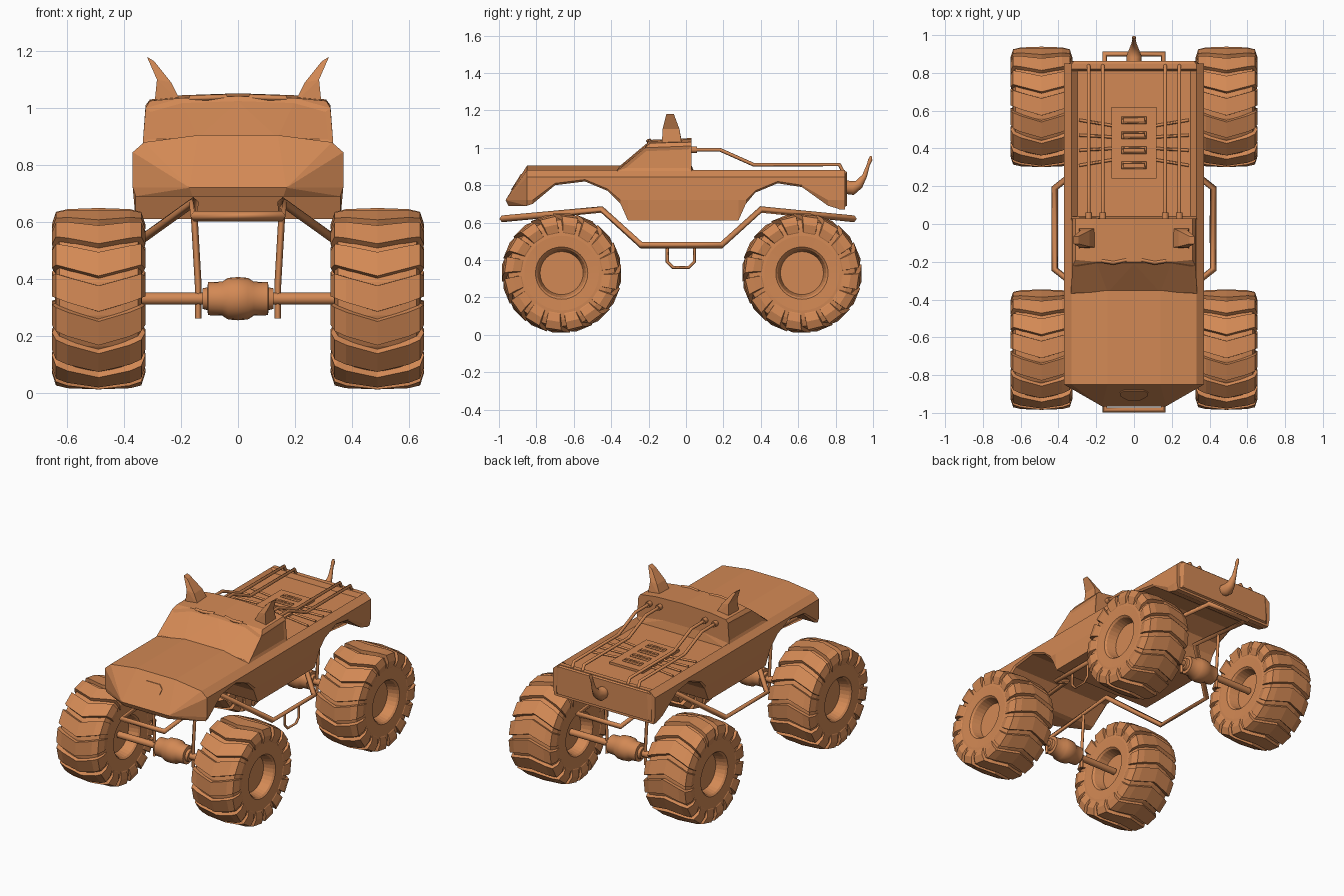
import bpy, bmesh, math
from mathutils import Vector

cube = bpy.data.objects.get("Cube")
if cube:
    bpy.data.objects.remove(cube)

paint = bpy.data.materials.new("burnt orange")
COLOR = (0.65, 0.25, 0.09, 1)
paint.diffuse_color = COLOR
paint.use_nodes = True
paint.node_tree.nodes["Principled BSDF"].inputs["Base Color"].default_value = COLOR


def add_object(name, data):
    ob = bpy.data.objects.new(name, data)
    bpy.context.scene.collection.objects.link(ob)
    if not data.materials:
        data.materials.append(paint)
    return ob


def finish(name, bm, smooth=False):
    bmesh.ops.recalc_face_normals(bm, faces=bm.faces[:])
    mesh = bpy.data.meshes.new(name)
    bm.to_mesh(mesh)
    bm.free()
    ob = add_object(name, mesh)
    if smooth:
        bpy.ops.object.select_all(action='DESELECT')
        ob.select_set(True)
        bpy.context.view_layer.objects.active = ob
        bpy.ops.object.shade_smooth_by_angle(angle=math.radians(35))
    return ob


def both(points):
    return [(s * x, y, z) for x, y, z in points for s in (-1, 1)]


def hull_mesh(points):
    bm = bmesh.new()
    for p in points:
        bm.verts.new(p)
    res = bmesh.ops.convex_hull(bm, input=bm.verts[:])
    junk = [v for v in res["geom_interior"] + res["geom_unused"]
            if isinstance(v, bmesh.types.BMVert)]
    bmesh.ops.delete(bm, geom=list(set(junk)), context='VERTS')
    bmesh.ops.dissolve_limit(bm, angle_limit=0.03, verts=bm.verts[:], edges=bm.edges[:])
    return bm


def box(name, lo, hi):
    return finish(name, hull_mesh([(x, y, z) for x in (lo[0], hi[0])
                                   for y in (lo[1], hi[1]) for z in (lo[2], hi[2])]))


def pipe(name, points, radius, closed=False, sides=0, taper=None):
    curve = bpy.data.curves.new(name, 'CURVE')
    curve.dimensions = '3D'
    curve.bevel_depth = radius
    curve.bevel_resolution = sides
    curve.use_fill_caps = True
    spline = curve.splines.new('POLY')
    spline.points.add(len(points) - 1)
    for i, p in enumerate(points):
        spline.points[i].co = (*p, 1)
        spline.points[i].radius = taper[i] if taper else 1
    spline.use_cyclic_u = closed
    temp = add_object(name + " path", curve)
    graph = bpy.context.evaluated_depsgraph_get()
    mesh = bpy.data.meshes.new_from_object(temp.evaluated_get(graph))
    bpy.data.objects.remove(temp)
    return add_object(name, mesh)


def lathe(bm, center, profile, steps):
    """Spin (x offset, radius) pairs round the x axis."""
    rings = []
    for off, r in profile:
        rings.append([bm.verts.new(center + Vector((off, r * math.cos(a), r * math.sin(a))))
                      for a in (math.tau * k / steps for k in range(steps))])
    for a, b in zip(rings, rings[1:]):
        for k in range(steps):
            n = (k + 1) % steps
            bm.faces.new((a[k], a[n], b[n], b[k]))
    bm.faces.new(rings[0])
    bm.faces.new(rings[-1])


def mirrored(half):
    return half + [(-off, r) for off, r in reversed(half) if off]


# Wheels: rim and tyre, then chevron lugs
TYRE = mirrored([(0.08, 0.03), (0.08, 0.115), (0.14, 0.13), (0.15, 0.14), (0.153, 0.2),
                 (0.15, 0.25), (0.138, 0.285), (0.08, 0.297), (0, 0.302)])
LUG = [(0.155, 0.22, 0.18), (0.164, 0.262, 0.17), (0.15, 0.305, 0.15), (0.11, 0.315, 0.1), (0, 0.322, 0)]
LUG = LUG + [(-o, r, l) for o, r, l in reversed(LUG[:-1])]
LUGS = 16


def wheel(name, x, y):
    center = Vector((x, y, 0.33))
    bm = bmesh.new()
    lathe(bm, center, TYRE, 32)
    pitch = math.tau / LUGS
    for i in range(LUGS):
        prev = None
        for off, r, lag in LUG:
            ring = []
            for da, rr, oo in ((-0.36, r, off), (0.36, r, off),
                               (0.42, r - 0.04, off * 0.85), (-0.42, r - 0.04, off * 0.85)):
                a = i * pitch - lag + da * pitch
                ring.append(bm.verts.new(center + Vector((oo, -rr * math.sin(a), rr * math.cos(a)))))
            if prev:
                for k in range(4):
                    n = (k + 1) % 4
                    bm.faces.new((prev[k], prev[n], ring[n], ring[k]))
            else:
                bm.faces.new(ring)
            prev = ring
        bm.faces.new(prev)
    finish(name, bm)


AXLE = mirrored([(0.4, 0.021), (0.125, 0.021), (0.125, 0.036), (0.108, 0.04), (0.105, 0.058),
                 (0.055, 0.06), (0.035, 0.073), (0, 0.076)])
for end, y in (("front", -0.665), ("rear", 0.62)):
    bm = bmesh.new()
    lathe(bm, Vector((0, y, 0.33)), AXLE, 20)
    finish(end + "_axle", bm, smooth=True)
    for side, s in (("left", 1), ("right", -1)):
        wheel(f"{end}_{side}_wheel", s * 0.49, y)
        pipe(f"{end}_{side}_strut", [(s * 0.155, y, 0.64), (s * 0.14, y, 0.38), (s * 0.14, y, 0.26)],
             0.012)

# Body shell: lofted sections of (y, bottom, bed recess)
SECTIONS = [(-0.85, 0.69, 0), (-0.82, 0.70, 0), (-0.70, 0.80, 0), (-0.54, 0.82, 0), (-0.42, 0.77, 0),
            (-0.35, 0.70, 0), (-0.31, 0.61, 0), (0.03, 0.61, 0), (0.04, 0.61, 1), (0.28, 0.61, 1),
            (0.32, 0.70, 1), (0.37, 0.76, 1), (0.49, 0.81, 1), (0.62, 0.79, 1), (0.76, 0.69, 1),
            (0.81, 0.675, 1), (0.82, 0.67, 2), (0.85, 0.67, 2)]
bm = bmesh.new()
prev = None
for y, low, bed in SECTIONS:
    crease = ((0.14, 0.905), (0.30, 0.85), (0.30, 0.88))[bed]
    half = [(0.36, low), (0.37, max(0.72, low + 0.01)), (0.37, 0.845), (0.33, 0.88), crease]
    ring = [bm.verts.new((x, y, z)) for x, z in half + [(-x, z) for x, z in reversed(half)]]
    if prev:
        for k in range(len(ring)):
            n = (k + 1) % len(ring)
            bm.faces.new((prev[k], prev[n], ring[n], ring[k]))
    else:
        bm.faces.new(ring)
    prev = ring
bm.faces.new(prev)
finish("body", bm)

# Nose and rear panel
finish("nose", hull_mesh(both([(0.36, -0.85, 0.69), (0.37, -0.85, 0.72), (0.37, -0.85, 0.845), (0.33, -0.85, 0.88),
                               (0.14, -0.85, 0.905), (0.17, -0.965, 0.72), (0.16, -0.95, 0.69)])))
finish("tailgate", hull_mesh(both([(0.36, 0.84, 0.68), (0.36, 0.84, 0.85), (0.33, 0.84, 0.88),
                                   (0.33, 0.862, 0.69), (0.32, 0.862, 0.87)])))

# Nose badge, a thin plate on the sloping front
bm = bmesh.new()
outline = [(0.05, 0.86), (0.075, 0.84), (0.07, 0.81), (0.03, 0.775)]
outline += [(-x, z) for x, z in reversed(outline)]
face = bm.faces.new([bm.verts.new((x, -0.85 - (0.905 - z) * 0.622 - 0.005, z)) for x, z in outline])
ext = bmesh.ops.extrude_face_region(bm, geom=[face])
for v in ext["geom"]:
    if isinstance(v, bmesh.types.BMVert):
        v.co.y += 0.008
finish("nose_plate", bm)

# Cab with sunken windows
bm = hull_mesh(both([(0.335, -0.37, 0.875), (0.335, 0.03, 0.875), (0.325, -0.22, 1.0), (0.325, 0.03, 1.01),
                     (0.31, -0.19, 1.025), (0.31, 0.03, 1.03), (0.2, -0.2, 1.035), (0.2, 0.03, 1.045),
                     (0.14, -0.37, 0.9), (0, -0.2, 1.042), (0, 0.03, 1.052)]))
bm.normal_update()
glass = [f for f in bm.faces if f.normal.y < -0.4 and f.calc_center_median().z < 1.0]
bmesh.ops.inset_region(bm, faces=glass, thickness=0.018, depth=-0.008, use_even_offset=True)
for s in (-1, 1):
    pane = [f for f in bm.faces if f.normal.x * s > 0.9 and f.calc_area() > 0.015]
    bmesh.ops.inset_region(bm, faces=pane, thickness=0.018, depth=-0.006, use_even_offset=True)
finish("cab", bm)

# Horns, brow bars and bed pipes
for side, s in (("left", 1), ("right", -1)):
    horn = [(0.20, -0.125, 1.02), (0.20, -0.02, 1.02), (0.295, -0.13, 1.0), (0.295, -0.02, 1.0),
            (0.235, -0.12, 1.09), (0.235, -0.035, 1.09), (0.285, -0.125, 1.1), (0.285, -0.035, 1.1)]
    tip = horn[4:] + [(0.295, -0.105, 1.165), (0.295, -0.065, 1.165), (0.32, -0.105, 1.18), (0.32, -0.065, 1.18)]
    for part, pts in (("horn_base", horn), ("horn_tip", tip)):
        finish(f"{side}_{part}", hull_mesh([(s * x, y, z) for x, y, z in pts]))
    pipe(f"{side}_brow", [(s * 0.04, -0.19, 1.038), (s * 0.11, -0.205, 1.036), (s * 0.17, -0.195, 1.034)],
         0.011)
    for n, x in enumerate((0.165, 0.24)):
        pipe(f"{side}_bed_pipe_{n}", [(s * x, 0.03, 0.99), (s * x, 0.18, 0.99), (s * x, 0.36, 0.91),
                                      (s * x, 0.82, 0.91), (s * x, 0.84, 0.87)], 0.01, sides=2)
        pipe(f"{side}_pipe_flange_{n}", [(s * x, 0.03, 0.99), (s * x, 0.06, 0.99)], 0.018, sides=2)
    for n in range(4):
        y = 0.34 + n * 0.06
        pipe(f"{side}_bed_rib_{n}", [(s * 0.11, y, 0.855), (s * 0.29, y + (n - 1.5) * 0.02, 0.855)], 0.008)

# Vent panel with slot frames
box("vent_panel", (-0.12, 0.24, 0.84), (0.12, 0.62, 0.865))
for n in range(4):
    y = 0.31 + n * 0.08
    pipe(f"vent_slot_{n}", [(-0.06, y - 0.015, 0.868), (0.06, y - 0.015, 0.868),
                            (0.06, y + 0.015, 0.868), (-0.06, y + 0.015, 0.868)], 0.007, closed=True)

# Tube frame with side rails and a hanging step
rail = [(0.155, -0.985, 0.62), (0.155, -0.45, 0.67), (0.42, -0.24, 0.48),
        (0.42, 0.19, 0.48), (0.155, 0.40, 0.67), (0.155, 0.90, 0.62)]
pipe("tube_frame", rail + [(-x, y, z) for x, y, z in reversed(rail)], 0.018, closed=True)
pipe("left_step", [(0.41, -0.1, 0.48), (0.41, -0.1, 0.39), (0.41, -0.07, 0.36), (0.41, 0.015, 0.36),
                   (0.41, 0.045, 0.39), (0.41, 0.045, 0.48)], 0.009)

# Tail
pipe("tail", [(0, 0.85, 0.79), (0, 0.89, 0.785), (0, 0.925, 0.805), (0, 0.955, 0.85),
              (0, 0.975, 0.91), (0, 0.985, 0.935), (0, 0.99, 0.955)],
     0.04, sides=3, taper=[0.95, 1, 0.65, 0.35, 0.22, 0.3, 0.15])
